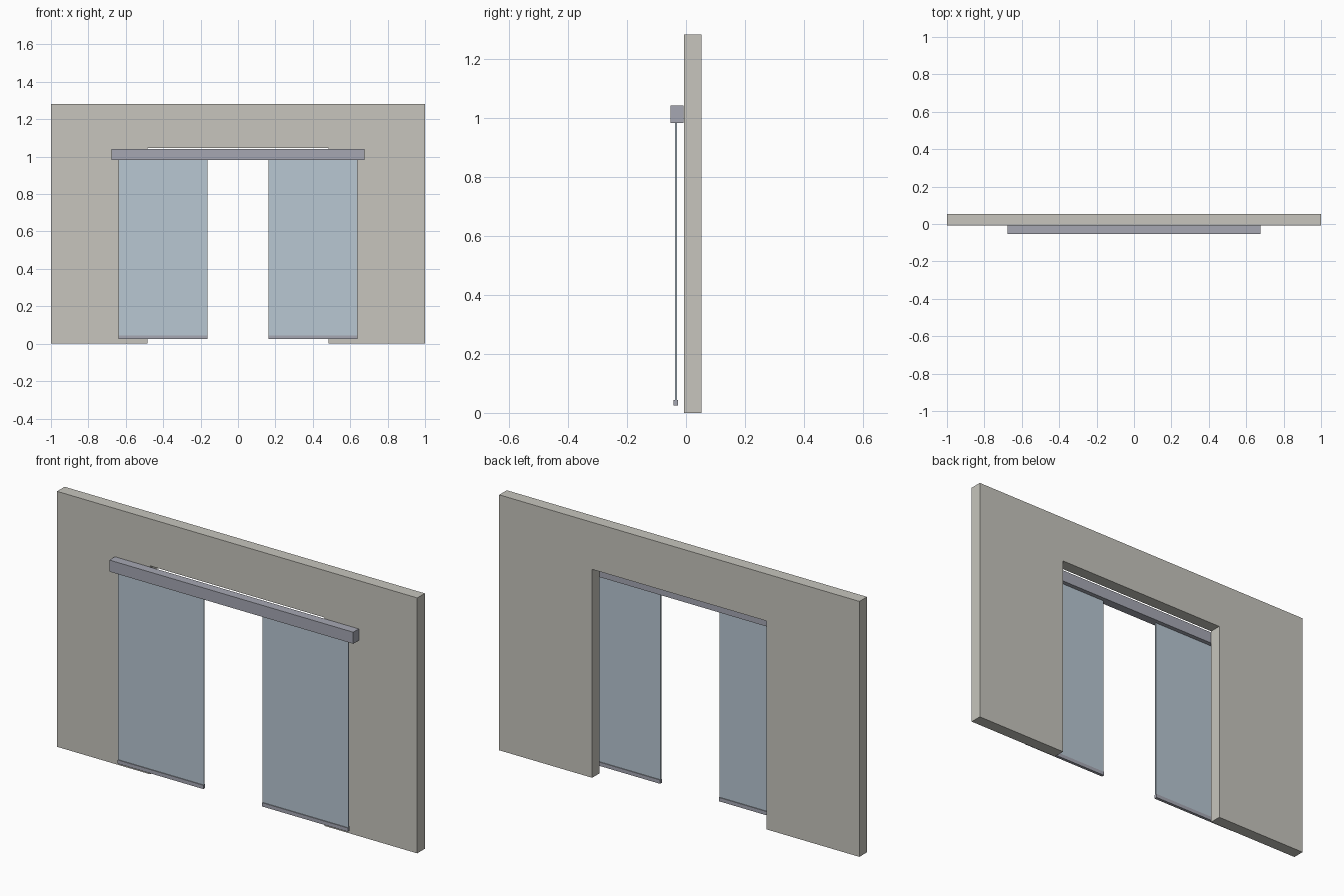
import bpy
import bmesh

cube = bpy.data.objects.get("Cube")
if cube:
    bpy.data.objects.remove(cube, do_unlink=True)


def material(name, rgb):
    mat = bpy.data.materials.new(name)
    mat.use_nodes = True
    mat.diffuse_color = (*rgb, 1)
    mat.node_tree.nodes["Principled BSDF"].inputs["Base Color"].default_value = (*rgb, 1)
    return mat


def finish(name, bm, mat):
    bmesh.ops.recalc_face_normals(bm, faces=bm.faces)
    mesh = bpy.data.meshes.new(name)
    bm.to_mesh(mesh)
    bm.free()
    mesh.materials.append(mat)
    obj = bpy.data.objects.new(name, mesh)
    bpy.context.collection.objects.link(obj)
    return obj


def box(name, x, y, z, mat):
    """Box spanning the given (low, high) range on each axis."""
    bm = bmesh.new()
    bmesh.ops.create_cube(bm, size=1)
    for v in bm.verts:
        v.co = [r[0] if c < 0 else r[1] for c, r in zip(v.co, (x, y, z))]
    return finish(name, bm, mat)


plaster = material("plaster", (0.57, 0.56, 0.51))
metal = material("metal", (0.38, 0.39, 0.45))
glass = material("glass", (0.48, 0.57, 0.65))

# Wall: doorway outline extruded through its thickness
HALF_OPENING, OPENING_TOP, WALL_TOP = 0.484, 1.046, 1.282
WALL_FRONT, WALL_BACK = -0.007, 0.053
half = [(1, WALL_TOP), (1, 0), (HALF_OPENING, 0), (HALF_OPENING, OPENING_TOP)]
outline = half + [(-x, z) for x, z in reversed(half)]
bm = bmesh.new()
face = bm.faces.new([bm.verts.new((x, WALL_FRONT, z)) for x, z in outline])
extruded = bmesh.ops.extrude_face_region(bm, geom=[face])["geom"]
moved = [g for g in extruded if isinstance(g, bmesh.types.BMVert)]
bmesh.ops.translate(bm, verts=moved, vec=(0, WALL_BACK - WALL_FRONT, 0))
finish("wall", bm, plaster)

# Overhead track housing in front of the wall
box("track_housing", (-0.677, 0.677), (-0.053, -0.009), (0.983, 1.041), metal)

# Two sliding panels, each with a bottom rail
for side, s in (("left", 1), ("right", -1)):
    x = sorted((s * 0.163, s * 0.639))
    box(side + "_glass_panel", x, (-0.038, -0.031), (0.044, 0.983), glass)
    box(side + "_bottom_rail", x, (-0.042, -0.027), (0.025, 0.044), metal)
